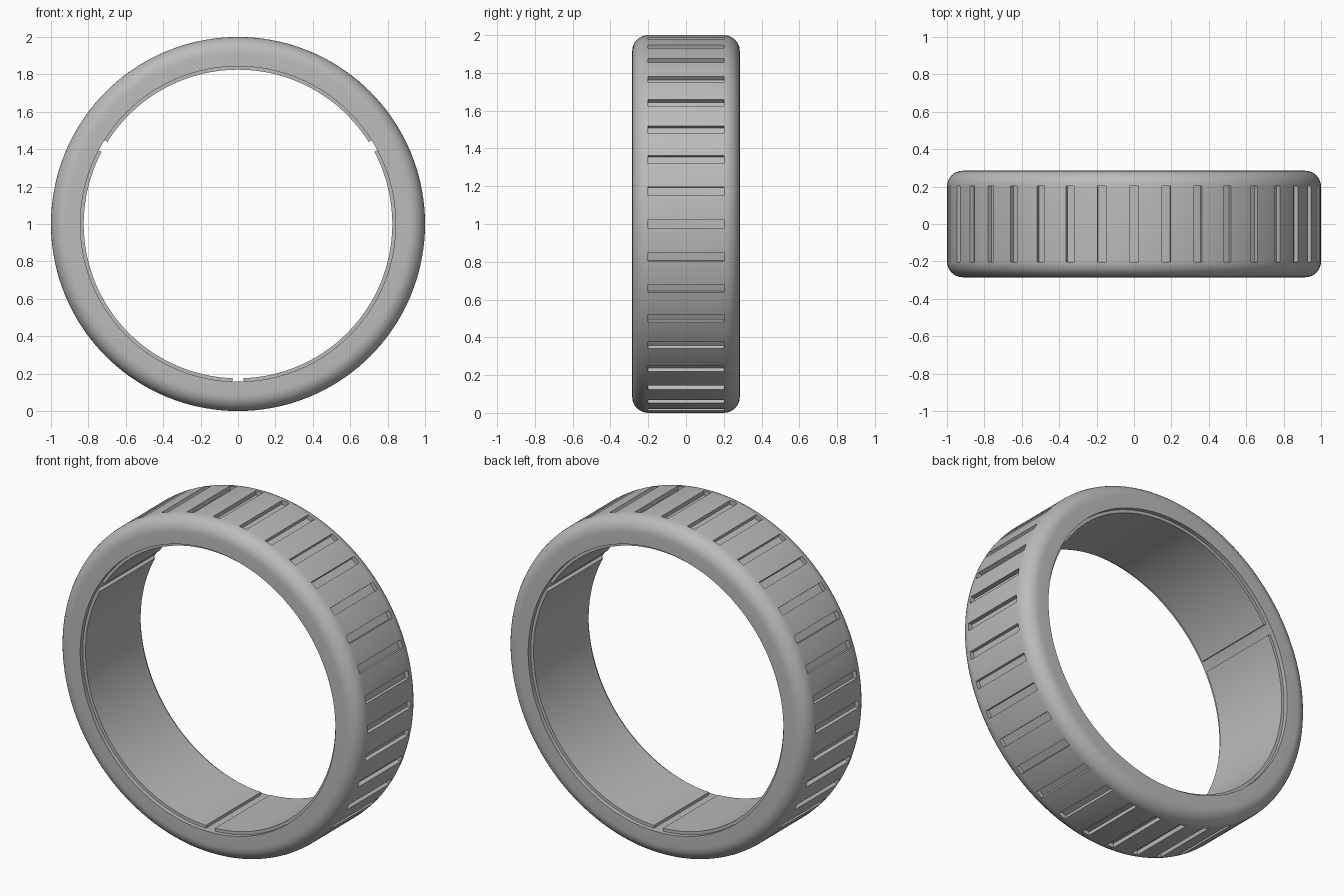
import bpy, bmesh, math
from mathutils import Matrix, Vector

cube = bpy.data.objects.get("Cube")
if cube:
    bpy.data.objects.remove(cube, do_unlink=True)

OUTER, BORE, LINER = 1.0, 0.843, 0.825   # radii
HALF, FILLET = 0.285, 0.085              # half width, outer edge rounding
GROOVES, GROOVE_DEPTH = 36, 0.025
CENTRE = Vector((0, 0, 1))

grey = bpy.data.materials.new("plain grey")
grey.use_nodes = True
colour = (0.5, 0.5, 0.5, 1)
grey.diffuse_color = colour
grey.node_tree.nodes["Principled BSDF"].inputs["Base Color"].default_value = colour


def make_object(name, bm):
    bmesh.ops.recalc_face_normals(bm, faces=bm.faces)
    mesh = bpy.data.meshes.new(name)
    bm.to_mesh(mesh)
    bm.free()
    mesh.materials.append(grey)
    obj = bpy.data.objects.new(name, mesh)
    bpy.context.collection.objects.link(obj)
    return obj


def smooth(obj):
    bpy.ops.object.select_all(action="DESELECT")
    obj.select_set(True)
    bpy.context.view_layer.objects.active = obj
    bpy.ops.object.shade_smooth_by_angle(angle=math.radians(30))


def sweep(bm, profile, start, angle, steps):
    """Turn a closed (radius, y) profile about the ring axis."""
    turn = Matrix.Rotation(start, 3, "Y")
    verts = [bm.verts.new(turn @ Vector((r, y, 0)) + CENTRE) for r, y in profile]
    face = bm.faces.new(verts)
    full = angle > 6.28
    geom = face.edges[:] if full else [face]
    if full:
        bmesh.ops.delete(bm, geom=[face], context="FACES_ONLY")
    else:
        # keep a copy of the start face as the end cap
        bmesh.ops.duplicate(bm, geom=[face] + face.edges[:] + verts)
    bmesh.ops.spin(bm, geom=geom, cent=CENTRE, axis=(0, 1, 0),
                   angle=angle, steps=steps, use_merge=full)
    bmesh.ops.remove_doubles(bm, verts=bm.verts, dist=1e-5)


# Ring body: flat sides, rounded outer edges
corner = [(math.sin(a), math.cos(a)) for a in (i * math.pi / 16 for i in range(9))]
back = [(OUTER - FILLET + FILLET * s, HALF - FILLET + FILLET * c) for s, c in corner]
front = [(r, -y) for r, y in reversed(back)]
bm = bmesh.new()
sweep(bm, [(BORE, HALF)] + back + front + [(BORE, -HALF)], 0, 2 * math.pi, 144)
body = make_object("ring_body", bm)

# Grip grooves cut across the outer face
bm = bmesh.new()
for i in range(GROOVES):
    place = (Matrix.Translation(CENTRE)
             @ Matrix.Rotation(2 * math.pi * i / GROOVES, 4, "Y")
             @ Matrix.Translation((OUTER - GROOVE_DEPTH + 0.05, 0, 0))
             @ Matrix.Diagonal((0.1, 0.404, 0.046, 1)))
    bmesh.ops.create_cube(bm, size=1, matrix=place)
cutter = make_object("groove_cutter", bm)
cutter.hide_render = True
cut = body.modifiers.new("grooves", "BOOLEAN")
cut.operation, cut.solver, cut.object = "DIFFERENCE", "EXACT", cutter
bpy.context.view_layer.objects.active = body
bpy.ops.object.modifier_apply(modifier=cut.name)
bpy.data.objects.remove(cutter, do_unlink=True)
smooth(body)

# Inner liner: three strips with a slit at the bottom and at both upper sides
slit = math.radians(4.2)
third = 2 * math.pi / 3
edge = HALF - 0.025
strip = [(LINER, -edge), (BORE + 0.01, -edge), (BORE + 0.01, edge), (LINER, edge)]
for i, name in enumerate(("liner_right", "liner_top", "liner_left")):
    bm = bmesh.new()
    sweep(bm, strip, math.pi / 2 + i * third + slit / 2, third - slit, 48)
    smooth(make_object(name, bm))
